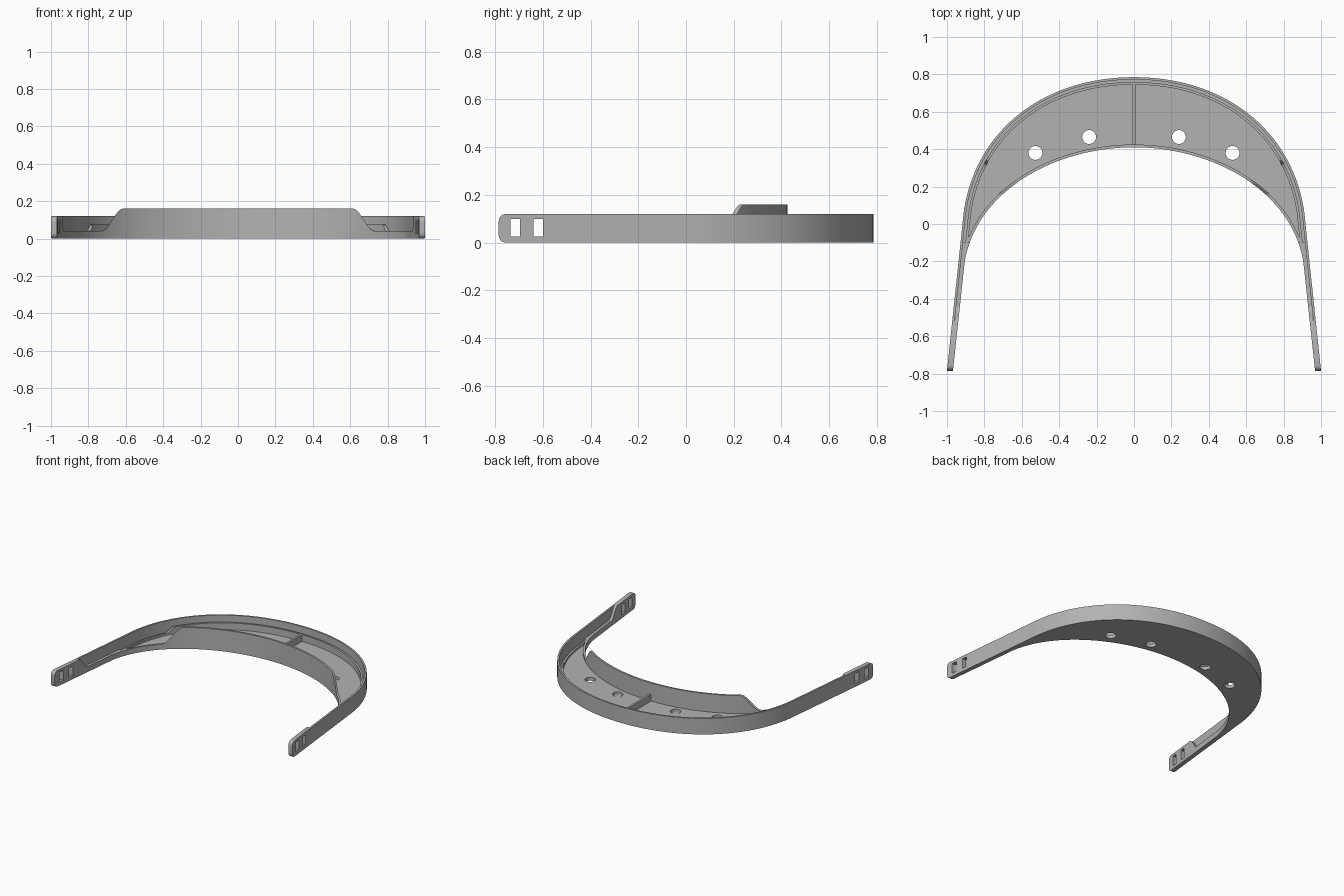
import bpy, bmesh, math
from mathutils import Vector
from mathutils.geometry import interpolate_bezier

cube = bpy.data.objects.get("Cube")
if cube:
    bpy.data.objects.remove(cube)

grey = bpy.data.materials.new("matte grey")
grey.use_nodes = True
grey.diffuse_color = (0.45, 0.45, 0.45, 1)
grey.node_tree.nodes["Principled BSDF"].inputs["Base Color"].default_value = grey.diffuse_color


# Half paths run from the arm tip to the centre line
def half_path(tip, start, c1, c2, apex):
    curve = interpolate_bezier(*[Vector(p).to_3d() for p in (start, c1, c2, apex)], 80)
    return [Vector(tip)] + [p.to_2d() for p in curve]


def x_at(path, y):
    for a, b in zip(path, path[1:]):
        if a.y <= y <= b.y:
            return a.x + (b.x - a.x) * (y - a.y) / (b.y - a.y)
    return path[0].x


def resample(path, y0, n=64):
    """Even spacing along the part of the path behind y0."""
    pts = [Vector((x_at(path, y0), y0))] + [p for p in path if p.y > y0]
    lengths = [(b - a).length for a, b in zip(pts, pts[1:])]
    step, out, i, done = sum(lengths) / n, [], 0, 0.0
    for k in range(n):
        while done + lengths[i] < k * step:
            done += lengths[i]
            i += 1
        out.append(pts[i].lerp(pts[i + 1], (k * step - done) / lengths[i]))
    return out + [pts[-1]]


def offset(path, d):
    """Shift a path inwards by d."""
    out = []
    for i, p in enumerate(path):
        t = (path[min(i + 1, len(path) - 1)] - path[max(i - 1, 0)]).normalized()
        if i == len(path) - 1:
            t = Vector((-1, 0))
        out.append(p + Vector((-t.y, t.x)) * d)
    return out


def finish(name, bm):
    bmesh.ops.recalc_face_normals(bm, faces=bm.faces)
    me = bpy.data.meshes.new(name)
    bm.to_mesh(me)
    bm.free()
    me.materials.append(grey)
    ob = bpy.data.objects.new(name, me)
    bpy.context.collection.objects.link(ob)
    return ob


def strip(name, a, b, top, bottom=lambda p: 0, closed=False):
    """Solid between two paths, mirrored to the other side."""
    bm = bmesh.new()
    rings = []
    for p, q in zip(a, b):
        rings.append([bm.verts.new((v.x, v.y, f(v)))
                      for v, f in ((p, bottom), (q, bottom), (q, top), (p, top))])
    for r, s in zip(rings, rings[1:]):
        for i in range(4):
            j = (i + 1) % 4
            bm.faces.new((r[i], r[j], s[j], s[i]))
    bm.faces.new(rings[0])
    if closed:
        bm.faces.new(rings[-1])
    ob = finish(name, bm)
    ob.data.shade_smooth()
    ob.data.set_sharp_from_angle(angle=math.radians(30))
    mirror = ob.modifiers.new("mirror", 'MIRROR')
    mirror.use_clip = True
    return ob


def cut(ob, cutter):
    cutter.hide_render = True
    cutter.hide_viewport = True
    cutter.display_type = 'WIRE'
    mod = ob.modifiers.new("cut", 'BOOLEAN')
    mod.operation, mod.solver, mod.object = 'DIFFERENCE', 'EXACT', cutter


def box(name, lo, hi):
    bm = bmesh.new()
    bmesh.ops.create_cube(bm, size=1)
    for v in bm.verts:
        v.co = [h if c > 0 else l for c, l, h in zip(v.co, lo, hi)]
    return finish(name, bm)


def ramp(v, v0, v1, z0, z1):
    t = min(max((v - v0) / (v1 - v0), 0), 1)
    return z0 + (z1 - z0) * t * t * (3 - 2 * t)


TIP, SPLIT, FLOOR, LOW, HIGH = -0.785, -0.1, 0.025, 0.04, 0.12
outer = half_path((1, TIP), (0.917, 0), (0.885, 0.46), (0.52, 0.785), (0, 0.785))
inner = half_path((0.968, TIP), (0.905, -0.2), (0.84, 0.18), (0.42, 0.41), (0, 0.41))
rear_out, rear_in = resample(outer, SPLIT), resample(inner, SPLIT)
base = lambda p: FLOOR

# Floor plate with four round holes
floor = strip("floor_plate", rear_out, rear_in, base)
for i, (x, y) in enumerate(((0.24, 0.465), (0.527, 0.38))):
    for side in (-1, 1):
        bm = bmesh.new()
        bmesh.ops.create_cone(bm, cap_ends=True, segments=32, radius1=0.037,
                              radius2=0.037, depth=0.2)
        bmesh.ops.translate(bm, verts=bm.verts, vec=(side * x, y, 0))
        cut(floor, finish("hole_cutter", bm))

# Outer band, and the lower lip that leaves a groove behind it
band = resample(outer, -0.53, 80)
strip("outer_band", band, offset(band, 0.013), lambda p: HIGH, base)
strip("groove_lip", offset(rear_out, 0.026), offset(rear_out, 0.04),
      lambda p: ramp(p.y, 0.31, 0.345, LOW, 0.075), base)

# Forehead wall, tall in the middle and low towards the arms
brow = resample(inner, SPLIT, 120)
strip("forehead_wall", brow, offset(brow, -0.015),
      lambda p: ramp(p.x, 0.615, 0.73, 0.16, LOW), base)


# Arms with rounded tips, stepping down to a low sill
RADIUS = 0.03


def corner(y):
    d = max(RADIUS - (y - TIP), 0)
    return RADIUS - math.sqrt(max(RADIUS ** 2 - d ** 2, 0))


def arm_top(p):
    return HIGH - corner(p.y) if p.y < -0.6 else ramp(p.y, -0.53, -0.45, HIGH, LOW)


ys = [TIP + RADIUS * (1 - math.cos(i * math.pi / 16)) for i in range(9)]
ys += [-0.53 + 0.08 * i / 8 for i in range(9)]
ys += [-0.45 + (SPLIT + 0.45) * i / 16 for i in range(1, 17)]
# the tip keeps a sliver of flat end
arms = strip("arms", [Vector((x_at(outer, y), y)) for y in ys],
             [Vector((x_at(inner, y), y)) for y in ys],
             arm_top, lambda p: corner(p.y), closed=True)

# Strap slots through both arms
for y in (-0.716, -0.62):
    cut(arms, box("slot_cutter", (-1.2, y - 0.02, 0.025), (1.2, y + 0.02, 0.1)))

# Centre rib
box("centre_rib", (-0.008, 0.418, 0.02), (0.008, 0.75, 0.075))
